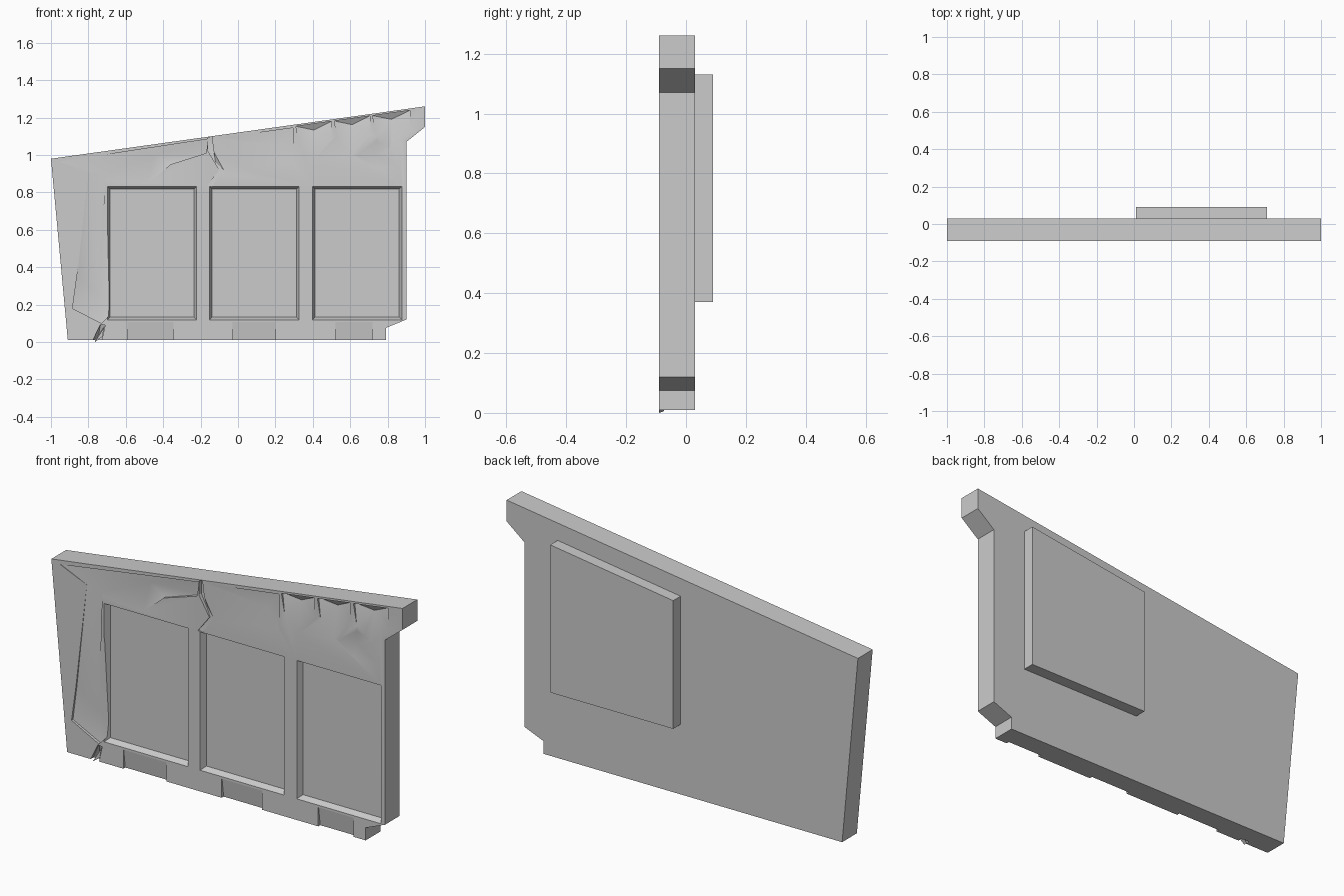
import bpy, bmesh

if "Cube" in bpy.data.objects:
    bpy.data.objects.remove(bpy.data.objects["Cube"])

FRONT, BACK = -0.09, 0.03


def loft(name, a, b, centre=None):
    """Closed solid between two matching (x, y, z) loops; b may be capped with an apex."""
    bm = bmesh.new()
    va = [bm.verts.new(p) for p in a]
    vb = [bm.verts.new(p) for p in b]
    n = len(a)
    bm.faces.new(va)
    for i in range(n):
        j = (i + 1) % n
        bm.faces.new((va[i], vb[i], vb[j], va[j]))
    if centre:
        c = bm.verts.new(centre)
        for i in range(n):
            bm.faces.new((vb[i], vb[(i + 1) % n], c))
    else:
        bm.faces.new(vb)
    bmesh.ops.recalc_face_normals(bm, faces=bm.faces)
    mesh = bpy.data.meshes.new(name)
    bm.to_mesh(mesh)
    bm.free()
    ob = bpy.data.objects.new(name, mesh)
    bpy.context.collection.objects.link(ob)
    return ob


def slab(name, outline, y0, y1):
    return loft(name, [(x, y0, z) for x, z in outline], [(x, y1, z) for x, z in outline])


cutters = []


def chip(pts, centre):
    """Shallow broken dent in the front face; points are (x, z, depth)."""
    cx, cz, cd = centre
    cutters.append(loft("chip_cutter",
                        [(x, FRONT - 0.03, z) for x, z, d in pts],
                        [(x, FRONT + d, z) for x, z, d in pts],
                        (cx, FRONT + cd, cz)))


# main panel
panel = slab("wall_panel", [(-0.91, 0.01), (0.79, 0.01), (0.79, 0.075), (0.90, 0.12),
                            (0.90, 1.07), (1.0, 1.15), (1.0, 1.26), (-1.0, 0.98)], FRONT, BACK)

# three recessed windows with sloped sides
for cx in (-0.46, 0.087, 0.637):
    def rect(w, h, y):
        return [(cx + sx * w, y, 0.475 + sz * h)
                for sx, sz in ((-1, -1), (1, -1), (1, 1), (-1, 1))]
    cutters.append(loft("window_cutter", rect(0.253, 0.37, FRONT - 0.03),
                        rect(0.225, 0.342, FRONT + 0.03)))

# worn hollows between the blocks of the base strip
for x0, x1 in ((-0.59, -0.345), (-0.03, 0.20), (0.52, 0.72)):
    chip([(x0, -0.02, 0.02), (x1, -0.02, 0.02), (x1, 0.108, 0.003), (x0, 0.108, 0.003)],
         ((x0 + x1) / 2, 0.045, 0.012))

e = -0.001
# long broken hollow on the left post
chip([(-0.885, 0.18, 0.012), (-0.73, 0.10, 0.015), (-0.64, 0.19, 0.012), (-0.715, 0.78, e),
      (-0.70, 0.96, e), (-0.79, 0.97, e), (-0.86, 0.36, 0.008)], (-0.75, 0.25, 0.035))
# crack at the lower left corner
chip([(-0.79, -0.02, 0.02), (-0.735, -0.02, 0.02), (-0.71, 0.09, 0.01), (-0.735, 0.095, 0.01)],
     (-0.745, 0.04, 0.03))
# sunken area under the left part of the top rim
chip([(-0.95, 0.965, 0.004), (-0.69, 0.855, e), (-0.49, 0.84, e), (-0.36, 0.95, 0.01),
      (-0.17, 1.01, 0.02), (-0.16, 1.085, 0.015)], (-0.45, 1.0, 0.022))
# jagged crack beside the middle of the rim
chip([(-0.16, 1.02, 0.02), (-0.10, 0.92, 0.01), (-0.165, 0.835, 0.005), (-0.14, 0.83, 0.005),
      (-0.075, 0.92, e), (-0.13, 1.02, e), (-0.14, 1.10, 0.01), (-0.16, 1.09, 0.02)],
     (-0.12, 0.96, 0.015))
# chips along the right part of the rim
chip([(-0.10, 1.09, e), (0.02, 0.92, e), (0.30, 0.96, e), (0.295, 1.145, 0.015)],
     (0.22, 1.05, 0.02))
for x, w in ((0.31, 0.19), (0.515, 0.19), (0.72, 0.20)):
    top = 1.11 + 0.14 * x
    chip([(x, top, 0.012), (x + 0.02, top - 0.11, e), (x + w / 2, top - 0.19, e),
          (x + w, top - 0.07, e), (x + w, top + 0.14 * w, 0.012)],
         (x + w / 2, top - 0.02, 0.03))
chip([(0.63, 1.0, e), (0.72, 0.93, e), (0.86, 0.93, e), (0.84, 1.06, e), (0.74, 1.08, e)],
     (0.74, 1.0, 0.015))

# apply all cuts to the panel
cut_group = bpy.data.collections.new("cutters")
bpy.context.scene.collection.children.link(cut_group)
bpy.context.view_layer.objects.active = panel
for c in cutters:
    c.hide_render = True
    mod = panel.modifiers.new("cut", 'BOOLEAN')
    mod.operation = 'DIFFERENCE'
    mod.solver = 'EXACT'
    mod.object = c
    bpy.ops.object.modifier_apply(modifier=mod.name)
for c in cutters:
    bpy.data.objects.remove(c, do_unlink=True)
bpy.data.collections.remove(cut_group)

# loose shard at the lower left crack
shard = loft("broken_shard", [(-0.765, FRONT, 0.0), (-0.725, FRONT, 0.03), (-0.715, FRONT, 0.08)],
             [(-0.765, -0.075, 0.005), (-0.725, -0.06, 0.03), (-0.715, -0.06, 0.08)])

# raised block on the back, top parallel to the panel rim
box = slab("back_block", [(0.01, 0.37), (0.71, 0.37), (0.71, 1.13), (0.01, 1.03)], BACK - 0.01, 0.09)

# smooth the shallow facets, keep hard edges
for ob in (panel, shard, box):
    bpy.ops.object.select_all(action='DESELECT')
    ob.select_set(True)
    bpy.context.view_layer.objects.active = ob
    bpy.ops.object.shade_smooth_by_angle(angle=0.5)
